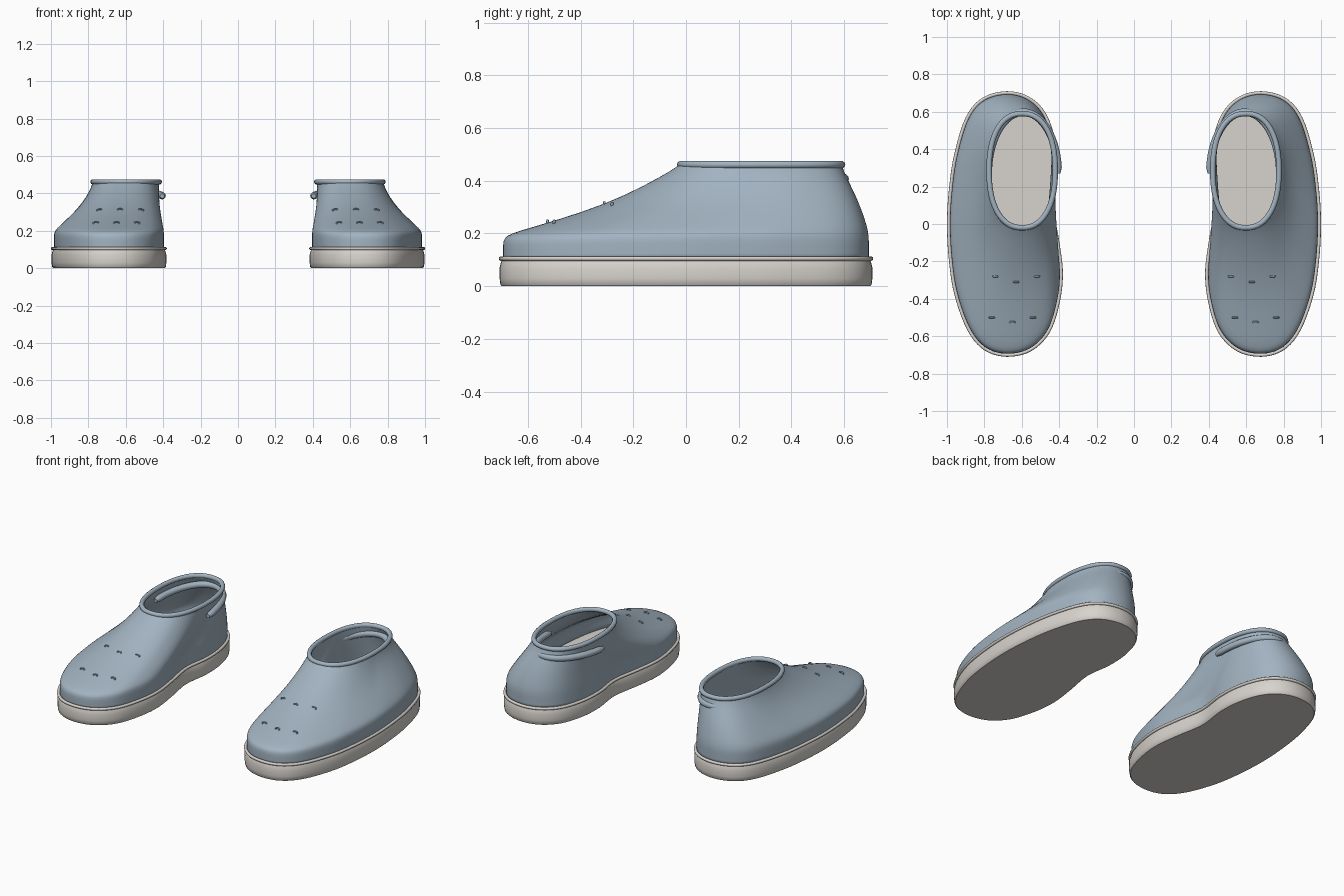
import bpy, bmesh, math
from mathutils import Vector
from mathutils.bvhtree import BVHTree

if "Cube" in bpy.data.objects:
    bpy.data.objects.remove(bpy.data.objects["Cube"])


def material(name, rgb):
    m = bpy.data.materials.new(name)
    m.diffuse_color = (*rgb, 1)
    m.use_nodes = True
    m.node_tree.nodes["Principled BSDF"].inputs["Base Color"].default_value = m.diffuse_color
    return m


BLUE = material("slate blue", (0.36, 0.45, 0.53))
CREAM = material("warm off white", (0.68, 0.65, 0.61))


def finish(name, bm, mat, recalc=True, subsurf=0, thickness=0, angle=40):
    """Turn a bmesh into a smooth object mirrored to make the pair."""
    if recalc:
        bmesh.ops.recalc_face_normals(bm, faces=bm.faces[:])
    me = bpy.data.meshes.new(name)
    bm.to_mesh(me)
    bm.free()
    ob = bpy.data.objects.new(name, me)
    bpy.context.collection.objects.link(ob)
    me.materials.append(mat)
    bpy.ops.object.select_all(action='DESELECT')
    ob.select_set(True)
    bpy.context.view_layer.objects.active = ob
    bpy.ops.object.shade_smooth_by_angle(angle=math.radians(angle))
    if subsurf:
        s = ob.modifiers.new("smooth", 'SUBSURF')
        s.levels = s.render_levels = subsurf
    if thickness:
        s = ob.modifiers.new("thickness", 'SOLIDIFY')
        s.thickness, s.offset = thickness, -1
    m = ob.modifiers.new("pair", 'MIRROR')
    m.use_mirror_merge = False
    return ob


def loft(rings, caps=True, loop=False):
    """Skin closed rings of points into a bmesh."""
    bm = bmesh.new()
    vs = [[bm.verts.new(p) for p in r] for r in rings]
    n = len(vs[0])
    for k in range(len(vs) if loop else len(vs) - 1):
        a, b = vs[k], vs[(k + 1) % len(vs)]
        for i in range(n):
            j = (i + 1) % n
            bm.faces.new((a[i], a[j], b[j], b[i]))
    if caps and not loop:
        bm.faces.new(vs[0][::-1])
        bm.faces.new(vs[-1])
    return bm


def tube(path, radius, loop, sides=10):
    """Round tube along a nearly horizontal path."""
    n, rings = len(path), []
    for i, p in enumerate(path):
        a = path[(i - 1) % n] if loop else path[max(i - 1, 0)]
        b = path[(i + 1) % n] if loop else path[min(i + 1, n - 1)]
        t = (b - a).normalized()
        side = Vector((t.y, -t.x, 0)).normalized()
        r = radius if loop else radius * (0.6 if i in (0, n - 1) else 1)
        rings.append([p + side * (r * math.cos(q)) + Vector((0, 0, r * math.sin(q)))
                      for q in (2 * math.pi * k / sides for k in range(sides))])
    return loft(rings, True, loop)


def closed_spline(pts, steps):
    out, n = [], len(pts)
    for i in range(n):
        p0, p1, p2, p3 = (Vector(pts[(i + d) % n]) for d in (-1, 0, 1, 2))
        for s in range(steps):
            t = s / steps
            out.append(0.5 * (2 * p1 + (p2 - p0) * t + (2 * p0 - 5 * p1 + 4 * p2 - p3) * t * t
                              + (3 * p1 - p0 - 3 * p2 + p3) * t ** 3))
    return out


# Footprint, counter-clockwise, with a waist on the inner side
FOOT = [(1.0, 0.0), (0.99, 0.18), (0.962, 0.37), (0.9, 0.57), (0.81, 0.675), (0.68, 0.71),
        (0.56, 0.68), (0.47, 0.59), (0.42, 0.44), (0.41, 0.28), (0.43, 0.1), (0.4, -0.09),
        (0.38, -0.26), (0.397, -0.42), (0.45, -0.58), (0.55, -0.68), (0.68, -0.71),
        (0.8, -0.675), (0.89, -0.57), (0.96, -0.38), (0.99, -0.19)]
outline = closed_spline(FOOT, 5)
N = len(outline)


def inset(d, z):
    ring = []
    for i, p in enumerate(outline):
        t = (outline[(i + 1) % N] - outline[i - 1]).normalized()
        ring.append(Vector((p.x - t.y * d, p.y + t.x * d, z)))
    return ring


# Sole slab and the welt bead around its top edge
finish("sole", loft([inset(d, z) for d, z in ((0.012, 0), (0.006, 0.006), (0.003, 0.03),
                                              (0.003, 0.07), (0.008, 0.09), (0.012, 0.1))]), CREAM)
finish("welt", tube(inset(0.009, 0.105), 0.009, True), CREAM)


# Ankle opening, a slightly squared ellipse
def opening(th, z, rx=0.177, ry=0.305):
    c, s = math.cos(th), math.sin(th)
    return Vector((0.598 + rx * math.copysign(abs(c) ** 0.88, c),
                   0.285 + ry * math.copysign(abs(s) ** 0.88, s), z))


# Upper: wall profiles (run towards the opening, height) for toe, sides and heel
TOE = [(0, .1), (0, .14), (0, .175), (.02, .192), (.08, .208), (.3, .25), (.58, .312), (.8, .383), (.95, .44), (1, .465)]
SIDE = [(0, .1), (0, .15), (0, .185), (.04, .205), (.14, .225), (.4, .275), (.64, .325), (.83, .38), (.95, .43), (1, .465)]
HEEL = [(0, .1), (0, .15), (0, .18), (.03, .205), (.08, .23), (.2, .27), (.4, .325), (.65, .38), (.9, .43), (1, .465)]
base = inset(0.016, 0)
rings = [[] for _ in TOE]
for p in base:
    th = math.atan2(p.y / 0.7, (p.x - 0.69) / 0.31)
    top = opening(th, 0)
    wt = max(0, -math.sin(th)) ** 1.3
    wh = max(0, math.sin(th)) ** 1.3
    for ring, a, b, c in zip(rings, TOE, SIDE, HEEL):
        s, z = (wt * a[k] + wh * c[k] + (1 - wt - wh) * b[k] for k in (0, 1))
        q = p.lerp(top, s)
        ring.append(Vector((q.x, q.y, z)))
upper = loft(rings, caps=False)
surface = BVHTree.FromBMesh(upper)
finish("upper", upper, BLUE, recalc=False, subsurf=1, thickness=0.01, angle=80)

# Padded collar around the opening
finish("collar", tube([opening(2 * math.pi * i / 64, 0.461) for i in range(64)], 0.0145, True), BLUE)

# Heel strap running around the back just below the collar
strap = []
for i in range(33):
    a = math.pi * i / 32
    strap.append(Vector((0.592 + 0.187 * math.cos(a), 0.27 + 0.328 * math.sin(a),
                         0.385 + 0.022 * math.sin(a))))
finish("heel_strap", tube(strap, 0.02, False, 12), BLUE)

# Two rows of small raised loops over the toe
loops = bmesh.new()
R, r, SEG, SIDES = 0.012, 0.0055, 14, 8
for x, y in ((.52, -.28), (.63, -.31), (.74, -.28), (.54, -.5), (.65, -.525), (.76, -.5)):
    hit = surface.ray_cast(Vector((x, y, 1)), Vector((0, 0, -1)))[0]
    if hit is None:
        continue
    grid = []
    for i in range(SEG):
        a = 2 * math.pi * i / SEG
        grid.append([loops.verts.new(hit + Vector((
            (R + r * math.cos(b)) * math.cos(a), r * math.sin(b),
            0.75 * (R + r * math.cos(b)) * math.sin(a))))
            for b in (2 * math.pi * k / SIDES for k in range(SIDES))])
    for i in range(SEG):
        for k in range(SIDES):
            u, v = grid[i], grid[(i + 1) % SEG]
            m = (k + 1) % SIDES
            loops.faces.new((u[k], v[k], v[m], u[m]))
finish("toe_loops", loops, BLUE)
